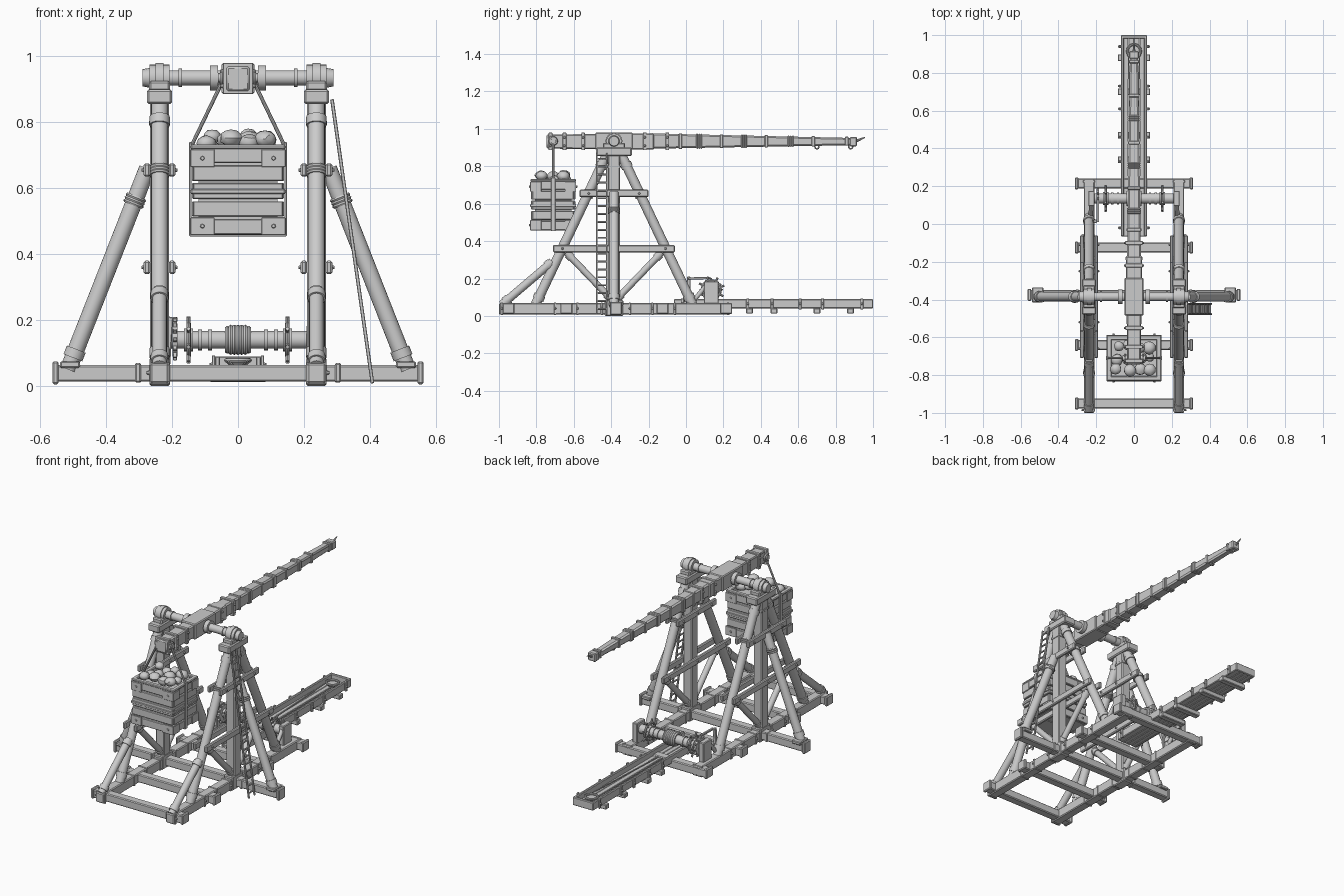
import bpy, bmesh, random
from math import pi, sin, cos, radians
from mathutils import Vector, Matrix

if "Cube" in bpy.data.objects:
    bpy.data.objects.remove(bpy.data.objects["Cube"])

random.seed(4)
AY = -0.385          # axle / tower centre line in y


def finish(bm, name):
    me = bpy.data.meshes.new(name)
    bmesh.ops.recalc_face_normals(bm, faces=bm.faces)
    bm.to_mesh(me)
    bm.free()
    me.shade_smooth()
    me.set_sharp_from_angle(angle=radians(35))
    ob = bpy.data.objects.new(name, me)
    bpy.context.collection.objects.link(ob)
    return ob


def frame(a, b):
    """Matrix with local z along a->b, local x as close to world x (or y) as possible."""
    a, b = Vector(a), Vector(b)
    d = (b - a).normalized()
    s = Vector((1, 0, 0)) if abs(d.x) < 0.9 else Vector((0, 1, 0))
    v = d.cross(s).normalized()
    u = v.cross(d)
    m = Matrix((u, v, d)).transposed().to_4x4()
    m.translation = (a + b) / 2
    return m, (b - a).length


def beam(name, a, b, w, h, w2=None, h2=None, bev=0.005):
    """Squared timber from a to b, optionally tapering to w2 x h2."""
    m, L = frame(a, b)
    bm = bmesh.new()
    bmesh.ops.create_cube(bm, size=1)
    for v in bm.verts:
        end = v.co.z > 0
        v.co.x *= (w2 or w) if end else w
        v.co.y *= (h2 or h) if end else h
        v.co.z *= L
    if bev:
        bmesh.ops.bevel(bm, geom=bm.edges[:], offset=bev, segments=1, affect='EDGES')
    bm.transform(m)
    return finish(bm, name)


def box(name, x0, x1, y0, y1, z0, z1, bev=0.004):
    return beam(name, ((x0+x1)/2, (y0+y1)/2, z0), ((x0+x1)/2, (y0+y1)/2, z1), x1-x0, y1-y0, bev=bev)


def rod(name, a, b, r, r2=None, n=16):
    m, L = frame(a, b)
    bm = bmesh.new()
    bmesh.ops.create_cone(bm, cap_ends=True, segments=n, radius1=r, radius2=r if r2 is None else r2, depth=L)
    bm.transform(m)
    return finish(bm, name)


def ring(name, c, axis, R, r, n=24, k=8):
    c = Vector(c)
    m, _ = frame(c - Vector(axis), c + Vector(axis))
    bm = bmesh.new()
    g = [[bm.verts.new(((R+r*cos(2*pi*j/k))*cos(2*pi*i/n), (R+r*cos(2*pi*j/k))*sin(2*pi*i/n),
                        r*sin(2*pi*j/k))) for j in range(k)] for i in range(n)]
    for i in range(n):
        for j in range(k):
            bm.faces.new((g[i][j], g[(i+1) % n][j], g[(i+1) % n][(j+1) % k], g[i][(j+1) % k]))
    bm.transform(m)
    return finish(bm, name)


def log(name, a, b, r, collars=(), wraps=()):
    """Round timber with iron collars and rope wraps at fractions of its length."""
    a, b = Vector(a), Vector(b)
    d = (b - a).normalized()
    rod(name, a, b, r)
    for t in collars:
        c = a.lerp(b, t)
        rod(name + "_collar", c - d*0.014, c + d*0.014, r + 0.005)
    for t in wraps:
        for k in (-1, 0, 1):
            ring(name + "_rope", a.lerp(b, t) + d*0.01*k, d, r + 0.001, 0.006, 20, 6)


def bolt(x, y, z, s):
    rod("bolt", (x, y, z), (x + s*0.008, y, z), 0.007, 0.004, 8)


# Base: cross beams with end caps
for y, hx in ((-0.95, .31), (-0.64, .31), (AY+.01, .56), (-0.125, .31), (0.215, .31)):
    beam("cross_beam", (-hx, y, .038), (hx, y, .038), .052, .05)
    for s in (-1, 1):
        beam("beam_end_cap", (s*(hx-.016), y, .04), (s*(hx+.003), y, .04), .064, .07 if hx > .4 else .06)
        if hx > .4:
            beam("beam_strap", (s*.295, y, .038), (s*.307, y, .038), .058, .056, bev=.002)

# Side towers
for s in (-1, 1):
    X = s*0.238
    beam("side_rail", (X, -1, .038), (X, .24, .038), .056, .06)
    for y in (-.985, -.7, -.58, -.45, -.3, -.18, -.06, .225):
        beam("rail_strap", (X, y-.006, .038), (X, y+.006, .038), .062, .066, bev=.002)
        bolt(X+s*.031, y, .04, s)
    beam("rail_joint_block", (X, AY, 0), (X, AY, .085), .062, .1)
    beam("tower_post", (X, AY, .06), (X, AY, .87), .058, .062)
    beam("post_band", (X, AY, .79), (X, AY, .805), .064, .068, bev=.002)
    log("front_leg", (X, -.805, .06), (X, -.425, .86), .026, (.05, .93), (.74,))
    log("rear_leg", (X, .035, .06), (X, -.345, .86), .026, (.05, .93), (.74,))
    log("rail_brace", (X, -.985, .06), (X, -.715, .29), .022, (.1, .93))
    log("inner_brace", (X, -.64, .34), (X, -.40, .09), .018, (.08, .93))
    log("inner_brace", (X, -.13, .34), (X, -.37, .09), .018, (.08, .93))
    log("outrigger", (s*.515, AY, .05), (s*.275, AY, .66), .0255, (.08,), (.84,))
    box("outrigger_foot", min(s*.48, s*.54), max(s*.48, s*.54), AY-.03, AY+.05, .055, .075)
    for dx in (-.038, .038):
        for z, y0, y1 in ((.655, -.57, -.2), (.36, -.71, -.06)):
            beam("tie_rail", (X+dx, y0, z), (X+dx, y1, z), .02, .04)
            t = 1 if dx > 0 else -1
            for y in (y0+.05, AY, y1-.05):
                bolt(X+dx+t*.009, y, z, t)
    # bearing on top of the tower
    box("bearing_block", X-.038, X+.038, AY-.095, AY+.095, .855, .9, .006)
    box("bearing_saddle", X-.032, X+.032, AY-.06, AY+.06, .895, .925, .006)
    rod("bearing_cap", (X-.03, AY, .935), (X+.03, AY, .935), .04, n=24)
    rod("bearing_band", (X-.012, AY, .935), (X+.012, AY, .935), .045, n=24)
    rod("axle_end", (X+s*.03, AY, .935), (X+s*.052, AY, .935), .03, .026)
    rod("axle_collar", (s*.06, AY, .935), (s*.085, AY, .935), .038, n=20)
    rod("axle_collar", (s*.17, AY, .935), (s*.18, AY, .935), .028)
rod("axle", (-.28, AY, .935), (.28, AY, .935), .023, n=20)

# Throwing arm
beam("arm_butt", (0, -.745, .932), (0, -.17, .933), .07, .075, .088, .088, .006)
beam("arm_hub", (0, AY-.1, .933), (0, AY+.1, .933), .1, .094)
beam("arm_shaft", (0, -.2, .935), (0, .91, .932), .074, .082, .042, .038, .008)
for y in (-.725, -.65, -.55, -.22, -.1):
    beam("arm_strap", (0, y-.01, .933), (0, y+.01, .933), .092, .094, bev=.002)
    for s in (-1, 1):
        for z in (.91, .955):
            bolt(s*.046, y, z, s)
for y in (-.03, .19, .43, .68, .86):
    w = .074 - .0288*(y+.2) + .008
    h = .082 - .0396*(y+.2) + .008
    beam("shaft_band", (0, y-.009, .934), (0, y+.009, .934), w, h, bev=.003)
for y in (.07, .31, .56):
    w = .074 - .0288*(y+.2) + .01
    h = .082 - .0396*(y+.2) + .01
    for k in (-1, 0, 1):
        beam("arm_rope_wrap", (0, y+k*.011-.005, .934), (0, y+k*.011+.005, .934), w, h, bev=.004)
beam("arm_tip", (0, .875, .932), (0, .915, .932), .052, .05)
rod("release_prong", (0, .91, .935), (0, .957, .955), .008, .003, 8)
for y in (.7, .88):
    ring("sling_eye", (0, y, .905), (1, 0, 0), .011, .004, 14, 6)

# Counterweight box
BY = -.71
rod("hanger_pin", (-.06, BY, .935), (.06, BY, .935), .014)
box("box_floor", -.135, .135, BY-.11, BY+.11, .458, .475)
for i, z in enumerate((.46, .514, .568, .622, .676)):
    g = .046 + random.uniform(0, .005)
    for s in (-1, 1):
        box("box_end_plank", -.137, .137, BY+s*.109-.009, BY+s*.109+.009, z, z+g, .003)
        box("box_side_plank", s*.131-.009, s*.131+.009, BY-.11, BY+.11, z, z+g, .003)
for s in (-1, 1):
    box("box_rim", -.144, .144, BY+s*.108-.013, BY+s*.108+.013, .718, .732)
    box("box_rim", s*.132-.013, s*.132+.013, BY-.12, BY+.12, .718, .732)
    box("box_belt", -.142, .142, BY+s*.119-.004, BY+s*.119+.004, .583, .597, .002)
    box("box_belt", s*.141-.004, s*.141+.004, BY-.12, BY+.12, .583, .597, .002)
    for t in (-1, 1):
        for z in (.458, .664):
            cx, cy = s*.108, BY+t*.119
            box("corner_plate", cx-.037, cx+.037, cy-.004, cy+.004, z, z+.054, .002)
            box("corner_plate", s*.141-.004, s*.141+.004, BY+t*.092-.03, BY+t*.092+.03, z, z+.054, .002)
            rod("corner_bolt", (cx, cy, z+.027), (cx, cy+t*.01, z+.027), .008, .005, 8)
    # hanger rods and straps
    rod("hanger_rod", (s*.042, BY, .935), (s*.143, BY, .725), .006, n=10)
    box("hanger_strap", s*.145-.004, s*.145+.004, BY-.011, BY+.011, .456, .74, .002)
    ring("hanger_eye", (s*.048, BY, .935), (1, 0, 0), .018, .007, 18, 6)
box("hanger_underplate", -.147, .147, BY-.011, BY+.011, .454, .46, .001)
box("rubble_fill", -.12, .12, BY-.098, BY+.098, .475, .7, 0)
for i in range(4):
    for j in range(3):
        r = random.uniform(.026, .036)
        bm = bmesh.new()
        bmesh.ops.create_icosphere(bm, subdivisions=2, radius=r)
        for v in bm.verts:
            v.co *= random.uniform(.93, 1.05)
            v.co.z *= .8
        bm.transform(Matrix.Translation((-.087+.058*i+random.uniform(-.01, .01),
                     BY-.06+.06*j+random.uniform(-.01, .01), random.uniform(.725, .765))))
        finish(bm, "rock")

# Projectile trough
for i in range(4):
    x = -.045 + .03*i
    box("trough_plank", x-.014, x+.014, -.065, .995, .042, .056, .002)
for s in (-1, 1):
    box("trough_wall", s*.062-.008, s*.062+.008, -.065, 1, .04, .09)
    for y in (-.02, .33, .46, .61, .73, .94):
        box("trough_stake", s*.074-.005, s*.074+.005, y-.008, y+.008, .035, .093, .002)
        bolt(s*.078, y, .065, s)
box("trough_end", -.068, .068, .982, 1, .04, .09)
for y in (.34, .47, .7, .88):
    box("trough_sleeper", -.086, .086, y-.018, y+.018, .012, .042)
ring("sling_pouch_rim", (0, .915, .078), (0, 0, 1), .035, .007)
rod("sling_pouch", (0, .915, .056), (0, .915, .072), .02, .036, 24)
for s in (-1, 1):
    rod("sling_rope", (s*.03, .9, .075), (s*.015, .25, .062), .004, n=6)

# Winch
WY, WZ = .135, .14
rod("winch_drum", (-.215, WY, WZ), (.215, WY, WZ), .027, n=20)
for k in range(-3, 4):
    ring("winch_rope", (k*.011, WY, WZ), (1, 0, 0), .034 + (.004 if abs(k) < 3 else 0), .008, 24, 6)
for s in (-1, 1):
    box("winch_post", s*.225-.017, s*.225+.017, WY-.04, WY+.04, .06, .185)
    log("winch_stay", (s*.23, .03, .07), (s*.225, WY-.02, .17), .012)
    for x in (.085, .115):
        rod("drum_band", (s*(x-.006), WY, WZ), (s*(x+.006), WY, WZ), .032, n=20)
    x = s*.15
    rod("spoke_hub", (x-.014, WY, WZ), (x+.014, WY, WZ), .035, n=20)
    ring("spoke_wheel", (x, WY, WZ), (1, 0, 0), .05, .007)
    for k in range(4):
        a = pi*k/4 + .3
        d = Vector((0, cos(a), sin(a)))*.073
        rod("winch_spoke", Vector((x, WY, WZ))-d, Vector((x, WY, WZ))+d, .006, n=8)
# ratchet gear and pawl
rod("ratchet_gear", (-.198, WY, WZ), (-.184, WY, WZ), .05, n=24)
for k in range(12):
    d = Vector((0, cos(pi*k/6), sin(pi*k/6)))
    c = Vector((-.191, WY, WZ))
    beam("ratchet_tooth", c+d*.045, c+d*.062, .012, .016, .012, .006, .001)
beam("pawl", (-.191, .01, .2), (-.191, .13, .203), .014, .012, bev=.002)
beam("pawl_post", (-.215, .015, .06), (-.205, .015, .21), .018, .018, bev=.003)

# Ladder leaning on the right tower
lo, hi = Vector((.408, -.45, .008)), Vector((.285, -.45, .87))
for dy in (-.027, .027):
    o = Vector((0, dy, 0))
    beam("ladder_rail", lo+o, hi+o, .011, .009, bev=.002)
for i in range(20):
    c = lo.lerp(hi, (i+.7)/20.4)
    rod("ladder_rung", c-Vector((0, .03, 0)), c+Vector((0, .03, 0)), .005, n=8)
